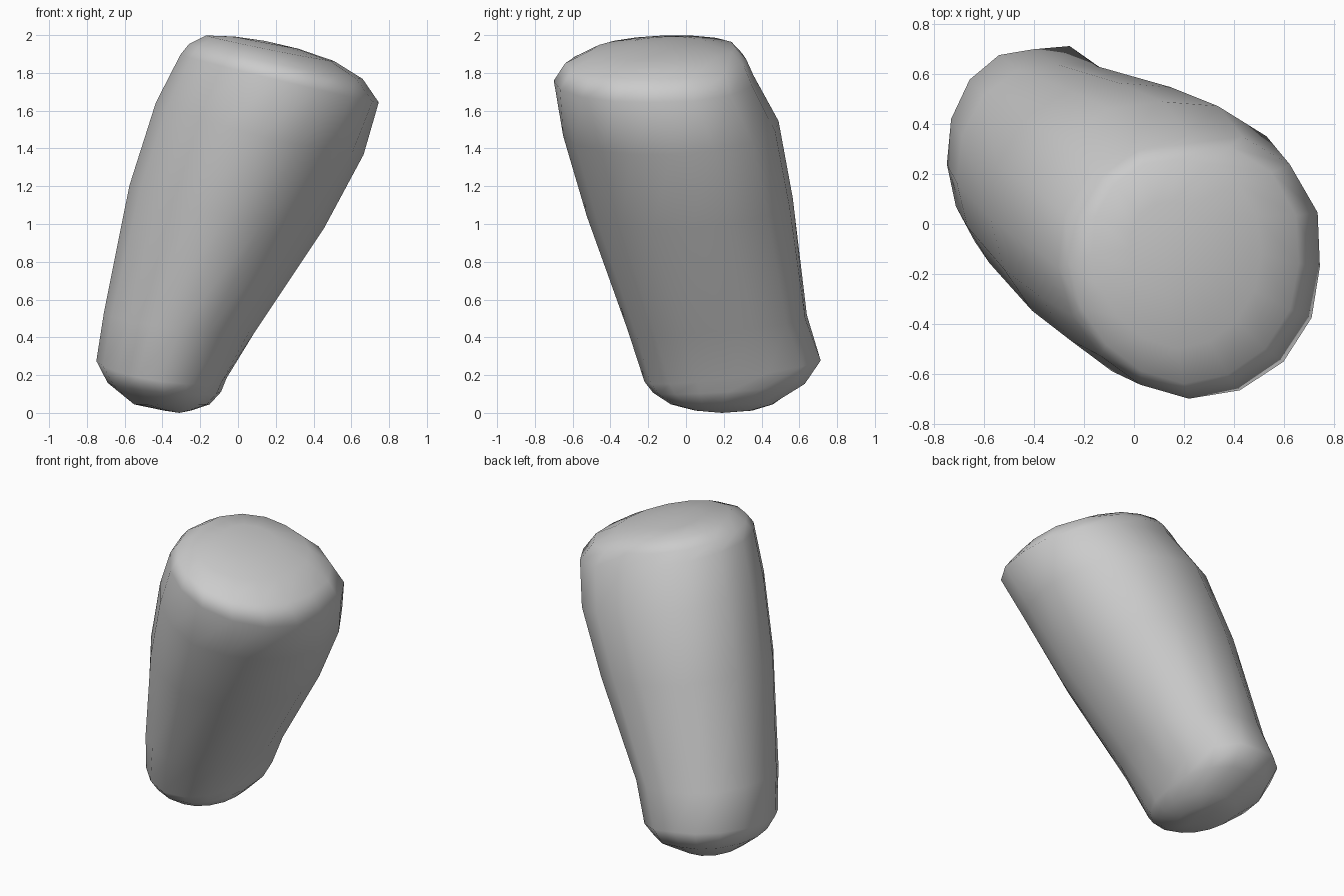
import bpy, bmesh, math

if "Cube" in bpy.data.objects:
    bpy.data.objects.remove(bpy.data.objects["Cube"])

SIDES = 16
# Tilted rounded sections, bottom to top:
# centre x, y, z, radius x, radius y, rise per x, rise per y,
# fullness of the back-right and front-right corners
SECTIONS = [
    (-0.32, 0.20, 0.012, 0.07, 0.15, 0.00, 0.00, 0.00, 0.00),
    (-0.35, 0.19, 0.045, 0.20, 0.27, 0.00, 0.00, 0.08, 0.00),
    (-0.39, 0.225, 0.135, 0.30, 0.40, -0.08, 0.07, 0.13, 0.00),
    (-0.405, 0.24, 0.23, 0.345, 0.46, -0.13, 0.14, 0.16, 0.00),  # lower rim
    (-0.31, 0.165, 0.48, 0.40, 0.475, -0.125, 0.08, 0.09, -0.02),
    (-0.06, 0.02, 1.09, 0.515, 0.545, -0.22, 0.09, 0.07, -0.05),
    (0.115, -0.08, 1.505, 0.55, 0.57, -0.25, 0.07, 0.07, -0.06),
    (0.22, -0.17, 1.77, 0.525, 0.53, -0.24, 0.02, 0.09, 0.02),   # upper rim
    (0.20, -0.16, 1.86, 0.46, 0.48, -0.20, 0.02, 0.08, 0.00),
    (0.17, -0.12, 1.93, 0.34, 0.38, -0.20, 0.02, 0.04, 0.00),
    (0.15, -0.10, 1.96, 0.17, 0.19, -0.19, 0.01, 0.00, 0.00),
]
BOTTOM = (-0.31, 0.19, 0.0)
TOP = (0.14, -0.10, 1.97)
BACK_LEFT, FRONT_LEFT = 0.04, -0.045


def add_ring(bm, cx, cy, cz, rx, ry, sx, sy, back_right, front_right):
    corners = (back_right, BACK_LEFT, FRONT_LEFT, front_right)
    ring = []
    for i in range(SIDES):
        a = 2 * math.pi * i / SIDES
        k = 1 + corners[i * 4 // SIDES] * abs(math.sin(2 * a))
        dx, dy = k * rx * math.cos(a), k * ry * math.sin(a)
        ring.append(bm.verts.new((cx + dx, cy + dy, cz + sx * dx + sy * dy)))
    return ring


# Leaning tapered body with domed ends
bm = bmesh.new()
rings = [add_ring(bm, *s) for s in SECTIONS]
low, high = bm.verts.new(BOTTOM), bm.verts.new(TOP)
for i in range(SIDES):
    j = (i + 1) % SIDES
    for a, b in zip(rings, rings[1:]):
        bm.faces.new((a[i], a[j], b[j], b[i]))
    bm.faces.new((low, rings[0][j], rings[0][i]))
    bm.faces.new((high, rings[-1][i], rings[-1][j]))
bmesh.ops.recalc_face_normals(bm, faces=bm.faces)
for f in bm.faces:
    f.smooth = True
mesh = bpy.data.meshes.new("tapered_body")
bm.to_mesh(mesh)
bm.free()
body = bpy.data.objects.new("tapered_body", mesh)
bpy.context.collection.objects.link(body)
# Crisper shading at the rims
body.modifiers.new("rim_shading", 'WEIGHTED_NORMAL')
